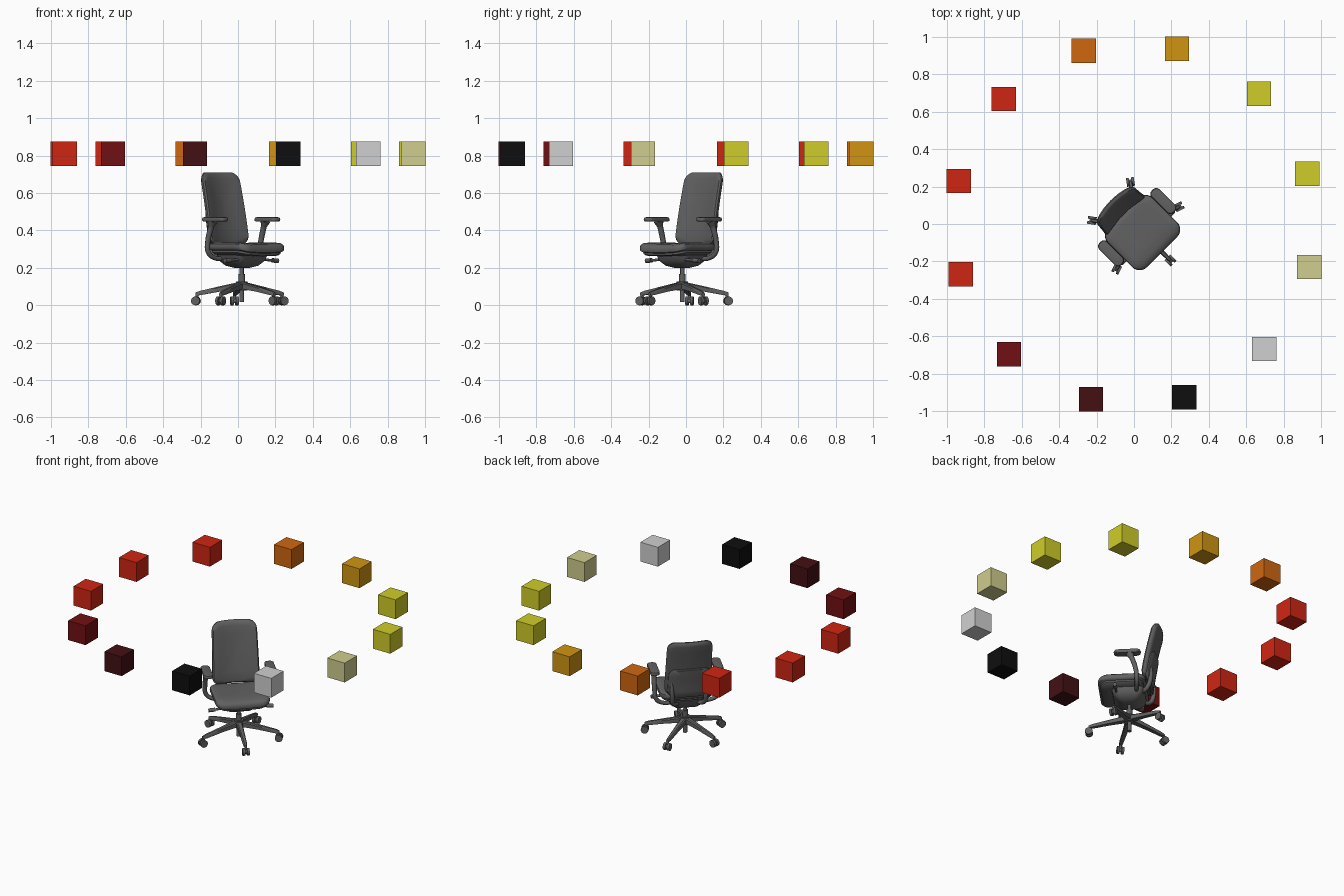
import bpy, bmesh, math
from mathutils import Matrix, Vector

if "Cube" in bpy.data.objects:
    bpy.data.objects.remove(bpy.data.objects["Cube"])

TURN = Matrix.Rotation(math.radians(45), 4, 'Z')  # the chair stands diagonally


def material(name, r, g, b):
    m = bpy.data.materials.new(name)
    m.use_nodes = True
    m.diffuse_color = (r, g, b, 1)
    bsdf = next(n for n in m.node_tree.nodes if n.type == 'BSDF_PRINCIPLED')
    bsdf.inputs["Base Color"].default_value = (r, g, b, 1)
    return m


CHAIR = material("charcoal", 0.12, 0.12, 0.12)
red = material("red", 0.63, 0.019, 0.006)
orange = material("orange", 0.63, 0.135, 0.005)
amber = material("amber", 0.63, 0.30, 0.006)
yellow = material("yellow", 0.63, 0.61, 0.021)
pale = material("pale yellow", 0.63, 0.61, 0.27)
grey = material("light grey", 0.63, 0.63, 0.63)
black = material("black", 0.0045, 0.0045, 0.0045)
maroon = material("maroon", 0.057, 0.005, 0.007)
dark_red = material("dark red", 0.165, 0.005, 0.006)


def finish(name, bm, mat=CHAIR, matrix=TURN, smooth=True):
    bmesh.ops.recalc_face_normals(bm, faces=bm.faces)
    me = bpy.data.meshes.new(name)
    bm.to_mesh(me)
    bm.free()
    if smooth:
        me.shade_smooth()
        me.set_sharp_from_angle(angle=math.radians(40))
    me.materials.append(mat)
    ob = bpy.data.objects.new(name, me)
    bpy.context.collection.objects.link(ob)
    ob.matrix_world = matrix
    return ob


def loft(name, rings):
    """Skin a list of equal point rings and cap both ends."""
    bm = bmesh.new()
    rows = [[bm.verts.new(p) for p in ring] for ring in rings]
    n = len(rows[0])
    for a, b in zip(rows, rows[1:]):
        for i in range(n):
            j = (i + 1) % n
            bm.faces.new((a[i], a[j], b[j], b[i]))
    bm.faces.new(rows[0])
    bm.faces.new(rows[-1])
    return finish(name, bm)


def rounded(w, h, r, steps=6, edge=6):
    """Rounded rectangle outline with half sizes w, h and split edges."""
    corners = []
    for k, (sx, sy) in enumerate(((1, 1), (-1, 1), (-1, -1), (1, -1))):
        for i in range(steps + 1):
            a = math.pi / 2 * (k + i / steps)
            corners.append(Vector((sx * (w - r) + r * math.cos(a),
                                   sy * (h - r) + r * math.sin(a))))
    out = []
    for p, q in zip(corners, corners[1:] + corners[:1]):
        parts = edge if (q - p).length > r * 0.5 else 1
        out += [p.lerp(q, i / parts) for i in range(parts)]
    return out


def slab(name, w, h, r, profile, place):
    """Cushion shape: profile holds (outline scale, depth) pairs."""
    outline = rounded(w, h, r)
    return loft(name, [[place(p.x * f, p.y * f, d) for p in outline] for f, d in profile])


def rod(name, p, q, radius, sides=16):
    p, q = Vector(p), Vector(q)
    bm = bmesh.new()
    turn = (q - p).to_track_quat('Z', 'Y').to_matrix().to_4x4()
    bmesh.ops.create_cone(bm, cap_ends=True, segments=sides, radius1=radius, radius2=radius,
                          depth=(q - p).length, matrix=Matrix.Translation((p + q) / 2) @ turn)
    return finish(name, bm)


def tube(name, points, depth):
    """Bent tube through (x, y, z, thickness) points."""
    cu = bpy.data.curves.new(name, 'CURVE')
    cu.dimensions = '3D'
    cu.bevel_depth, cu.bevel_resolution, cu.resolution_u = depth, 3, 6
    cu.use_fill_caps = True
    sp = cu.splines.new('BEZIER')
    sp.bezier_points.add(len(points) - 1)
    for b, (x, y, z, t) in zip(sp.bezier_points, points):
        b.co, b.radius = (x, y, z), t
        b.handle_left_type = b.handle_right_type = 'AUTO'
    tmp = bpy.data.objects.new(name + "_path", cu)
    bpy.context.collection.objects.link(tmp)
    me = bpy.data.meshes.new_from_object(tmp.evaluated_get(bpy.context.evaluated_depsgraph_get()))
    bm = bmesh.new()
    bm.from_mesh(me)
    bpy.data.objects.remove(tmp)
    bpy.data.meshes.remove(me)
    return finish(name, bm)


# Ring of floating colour cubes
ring = [yellow, yellow, amber, orange, red, red, red, dark_red, maroon, black, grey, pale]
for i, mat in enumerate(ring):
    a = math.radians(16.2 + 30 * i)
    bm = bmesh.new()
    bmesh.ops.create_cube(bm, size=0.13)
    spot = Matrix.Translation((0.965 * math.cos(a), 0.965 * math.sin(a), 0.81))
    finish(f"colour_cube_{i + 1}", bm, mat, spot, smooth=False)

# Seat cushion with a drooping front edge, and the pan below it
def seat_place(x, y, z):
    return (x, y - 0.065, z - 0.012 * max(0, (-y - 0.07) / 0.075) ** 2 + 0.25 * x * x)


slab("seat_cushion", 0.17, 0.147, 0.055,
     [(0.5, 0.286), (0.93, 0.287), (0.985, 0.294), (1, 0.306), (0.985, 0.32),
      (0.93, 0.328), (0.75, 0.331), (0.4, 0.331), (0.02, 0.331)], seat_place)
slab("seat_pan", 0.16, 0.137, 0.05,
     [(0.6, 0.262), (0.9, 0.268), (0.96, 0.276), (0.96, 0.29)], seat_place)

# Tilt mechanism
slab("tilt_mechanism", 0.115, 0.1, 0.04,
     [(0.3, 0.2), (0.65, 0.212), (0.92, 0.24), (1, 0.27)], lambda x, y, z: (x, y - 0.03, z))

# Backrest, reclined and wrapped forward at the sides
def back_place(x, v, d):
    z = 0.518 + v
    lean = 0.09 + 0.075 * (max(z - 0.325, 0) / 0.385) ** 1.3
    return (x * (1 - 0.15 * v), lean - 1.2 * x * x + d, z)


slab("backrest", 0.143, 0.193, 0.05,
     [(0.02, -0.013), (0.3, -0.014), (0.6, -0.016), (0.85, -0.017), (0.95, -0.014), (1, -0.004),
      (1, 0.006), (0.95, 0.015), (0.85, 0.018), (0.6, 0.018), (0.3, 0.018), (0.02, 0.018)],
     back_place)
slab("back_shell", 0.128, 0.1, 0.045,
     [(1, 0.012), (1, 0.024), (0.95, 0.029), (0.6, 0.031), (0.3, 0.031), (0.02, 0.031)],
     lambda x, v, d: back_place(x, v - 0.1, d))

for s, side in ((1, "left"), (-1, "right")):
    # Back supports sweeping up from the mechanism
    tube(side + "_back_support",
         [(s * 0.05, 0.04, 0.25, 1), (s * 0.095, 0.09, 0.268, 1.2),
          (s * 0.105, 0.112, 0.33, 1.2), (s * 0.108, 0.11, 0.42, 0.7)], 0.012)
    # Arm post, curving out from under the seat
    tube(side + "_arm_post",
         [(s * 0.07, 0.02, 0.25, 1), (s * 0.15, 0.03, 0.254, 1), (s * 0.192, 0.034, 0.285, 1.1),
          (s * 0.2, 0.028, 0.34, 1.15), (s * 0.199, 0.004, 0.42, 1.25),
          (s * 0.198, -0.008, 0.45, 2.1)], 0.0125)
    slab(side + "_arm_pad", 0.029, 0.083, 0.024,
         [(0.85, 0.447), (0.98, 0.451), (1, 0.46), (0.95, 0.469), (0.8, 0.471)],
         lambda x, y, z: (x + s * 0.198, y - 0.024, z))
    # Adjusting levers
    rod(side + "_lever", (s * 0.07, -0.1, 0.245), (s * 0.17, -0.1, 0.24), 0.007)
    rod(side + "_lever_knob", (s * 0.16, -0.1, 0.24), (s * 0.2, -0.1, 0.238), 0.012)

# Gas column and hub
CY = -0.028
for name, low, high, radius in (("column_foot", 0.018, 0.09, 0.013), ("base_hub", 0.08, 0.128, 0.03),
                                ("column_sleeve", 0.12, 0.168, 0.018), ("gas_column", 0.16, 0.215, 0.011)):
    rod(name, (0, CY, low), (0, CY, high), radius, 24)

# Five legs with twin-wheel casters
for k in range(5):
    a = math.radians(-90 + 72 * k)
    out, across = Vector((math.cos(a), math.sin(a), 0)), Vector((-math.sin(a), math.cos(a), 0))
    centre = Vector((0, CY, 0))
    rings = []
    for dist, low, high, half in ((0.015, 0.088, 0.124, 0.019), (0.12, 0.073, 0.101, 0.014),
                                  (0.225, 0.054, 0.077, 0.011), (0.25, 0.052, 0.068, 0.008)):
        o = centre + out * dist
        rings.append([o + across * (w * half) + Vector((0, 0, z))
                      for w, z in ((-1, low), (1, low), (1, high - 0.006), (0.6, high),
                                   (-0.6, high), (-1, high - 0.006))])
    loft(f"leg_{k + 1}", rings)
    hub = centre + out * 0.242
    rod(f"caster_stem_{k + 1}", hub + Vector((0, 0, 0.03)), hub + Vector((0, 0, 0.062)), 0.008)
    wheel = hub + out * 0.006 + Vector((0, 0, 0.0235))
    rod(f"caster_axle_{k + 1}", wheel - across * 0.012, wheel + across * 0.012, 0.012)
    for s in (-1, 1):
        rod(f"caster_wheel_{k + 1}_{'a' if s < 0 else 'b'}",
            wheel + across * s * 0.006, wheel + across * s * 0.021, 0.0235, 20)
